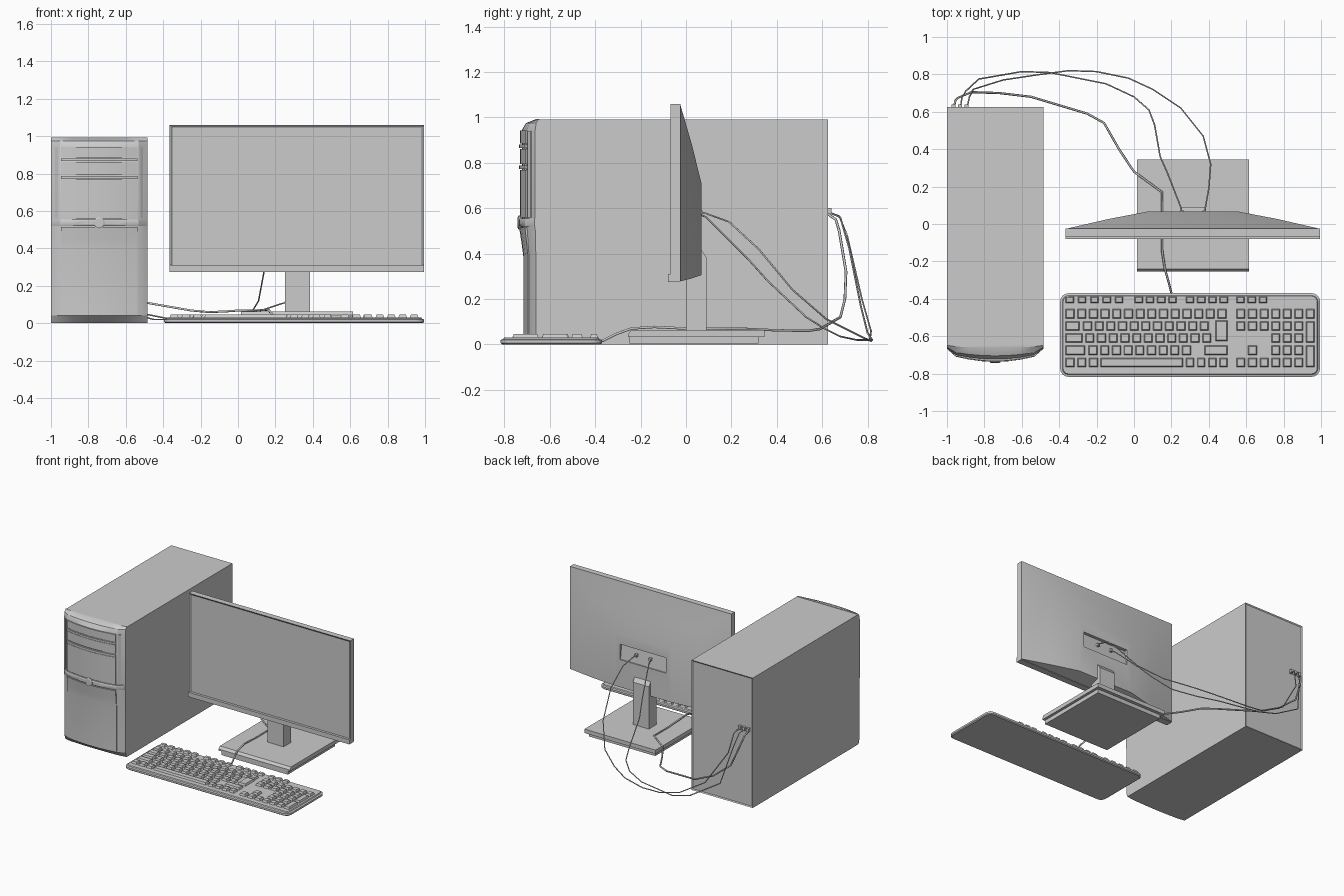
import bpy, bmesh, math

if "Cube" in bpy.data.objects:
    bpy.data.objects.remove(bpy.data.objects["Cube"])


def mesh(name, verts, faces):
    me = bpy.data.meshes.new(name)
    me.from_pydata(verts, [], faces)
    bm = bmesh.new()
    bm.from_mesh(me)
    bmesh.ops.recalc_face_normals(bm, faces=bm.faces)
    bm.to_mesh(me)
    bm.free()
    ob = bpy.data.objects.new(name, me)
    bpy.context.collection.objects.link(ob)
    return ob


def loft(name, rings):
    """Closed loops of equal length joined in order, capped at both ends."""
    n = len(rings[0])
    verts = [v for r in rings for v in r]
    faces = [tuple(range(n)), tuple(range(len(verts) - n, len(verts)))]
    for k in range(len(rings) - 1):
        for i in range(n):
            j = (i + 1) % n
            faces.append((k*n + i, k*n + j, k*n + n + j, k*n + n + i))
    return mesh(name, verts, faces)


def rect_z(x0, x1, y0, y1, z):
    return [(x0, y0, z), (x1, y0, z), (x1, y1, z), (x0, y1, z)]


def rect_y(x0, x1, z0, z1, y):
    return [(x0, y, z0), (x1, y, z0), (x1, y, z1), (x0, y, z1)]


def box(name, x0, x1, y0, y1, z0, z1):
    return loft(name, [rect_z(x0, x1, y0, y1, z0), rect_z(x0, x1, y0, y1, z1)])


def prism(name, x0, x1, profile):
    return loft(name, [[(x, y, z) for y, z in profile] for x in (x0, x1)])


def inset_face(ob, normal, thickness, push):
    """Inset the face looking along y and push it inwards."""
    bm = bmesh.new()
    bm.from_mesh(ob.data)
    face = [f for f in bm.faces if f.normal.y * normal > 0.9]
    bmesh.ops.inset_region(bm, faces=face, thickness=thickness)
    for v in {v for f in face for v in f.verts}:
        v.co.y -= normal * push
    bm.to_mesh(ob.data)
    bm.free()


# tower case with slightly sunken back
TX, TY, W = -0.7425, -0.645, 0.2575
case = box("tower_case", TX - W, TX + W, TY, 0.625, 0, 0.99)
inset_face(case, 1, 0.012, 0.006)


def bow(u):
    u = abs(u)
    return 1 - 0.3*(u/0.21)**2 if u <= 0.21 else 0.7 - 0.45*(u - 0.21)/(W - 0.21)


def bowed(name, us, rows):
    """Solid with a bowed front; rows are (height, depth at middle)."""
    rings = []
    for z, d in rows:
        front = [(TX + u, TY - d*bow(u), z) for u in us]
        rings.append(front + [(TX + us[-1], TY + 0.002, z), (TX + us[0], TY + 0.002, z)])
    return loft(name, rings)


# tower front: bezel, drive covers, lower door, band and button
wide = [-W, -0.21, -0.14, -0.07, 0, 0.07, 0.14, 0.21, W]
inner = [-0.205, -0.14, -0.07, 0, 0.07, 0.14, 0.205]
bowed("front_bezel", wide, [(0.002, 0.02), (0.04, 0.066), (0.39, 0.066), (0.52, 0.078),
                            (0.945, 0.078), (0.975, 0.06), (0.993, 0.015)])
for name, z0, z1, d in (("upper_drive_cover", 0.885, 0.942, 0.087), ("lower_drive_cover", 0.795, 0.862, 0.087),
                        ("drive_gap_strip", 0.866, 0.88, 0.091), ("drive_lower_strip", 0.772, 0.788, 0.091),
                        ("middle_cover", 0.56, 0.768, 0.087)):
    bowed(name, inner, [(z0, d), (z1, d)])
bowed("lower_door", inner, [(0.045, 0.072), (0.39, 0.072), (0.45, 0.08), (0.515, 0.09)])
bowed("front_band", wide, [(0.52, 0.088), (0.527, 0.092), (0.548, 0.092), (0.555, 0.088)])
for s in (-1, 1):
    a, b = sorted((s*0.22, s*0.235))
    bowed("bezel_side_rib", [a, b], [(0.56, 0.088), (0.94, 0.088)])


def disc(r, y):
    return [(TX + r*math.cos(i*math.pi/8), y, 0.537 + r*math.sin(i*math.pi/8)) for i in range(16)]


loft("power_button", [disc(0.03, -0.71), disc(0.03, -0.738), disc(0.024, -0.742)])

# monitor: screen slab, chin, tapered back with a port recess
slab = box("screen_panel", -0.365, 0.995, -0.069, -0.025, 0.278, 1.06)
inset_face(slab, -1, 0.016, 0.008)
box("screen_chin", -0.365, 0.995, -0.08, -0.03, 0.275, 0.31)
back = loft("monitor_back", [rect_y(-0.365, 0.995, 0.278, 1.06, -0.026),
                             rect_y(-0.14, 0.77, 0.291, 0.88, 0.026),
                             rect_y(0.08, 0.55, 0.305, 0.71, 0.068)])
cutter = prism("port_recess_cutter", 0.12, 0.51, [(0.045, 0.632), (0.12, 0.632), (0.12, 0.515), (0.06, 0.515)])
cutter.hide_render = True
cutter.hide_viewport = True
mod = back.modifiers.new("recess", "BOOLEAN")
mod.object = cutter
mod.operation = "DIFFERENCE"
mod.solver = "EXACT"

# stand
prism("stand_neck", 0.25, 0.385, [(0.0, 0.06), (0.09, 0.06), (0.09, 0.385), (0.065, 0.42), (0.0, 0.42)])
loft("stand_foot", [rect_z(0.035, 0.595, -0.25, 0.32, 0.003), rect_z(0.035, 0.595, -0.25, 0.32, 0.035)])
loft("stand_base", [rect_z(0.015, 0.615, -0.255, 0.345, 0.033), rect_z(0.015, 0.615, -0.255, 0.345, 0.045),
                    rect_z(0.015, 0.615, -0.24, 0.345, 0.063)])


# keyboard body
def rounded(x0, x1, y0, y1, r, z):
    pts = []
    for cx, cy, a0 in ((x1 - r, y1 - r, 0), (x0 + r, y1 - r, 90), (x0 + r, y0 + r, 180), (x1 - r, y0 + r, 270)):
        for k in range(5):
            a = math.radians(a0 + k*22.5)
            pts.append((cx + r*math.cos(a), cy + r*math.sin(a), z))
    return pts


loft("keyboard_body", [rounded(-0.395 + i, 0.995 - i, -0.817 + i, -0.37 - i, 0.045 - i, z)
                       for i, z in ((0.008, 0.0), (0, 0.006), (0, 0.02), (0.012, 0.024), (0.016, 0.031))])

# keys: each row is a list of (left, right) spans
P = 0.0625


def run(x, n, w=0.048, pitch=P):
    return [(x + i*pitch, x + i*pitch + w) for i in range(n)]


L, NAV, PAD, R = -0.366, 0.547, 0.735, 0.5
nav, pad = run(NAV, 3), run(PAD, 4, 0.047, 0.061)
rows = [
    (-0.405, 0.036, [*run(L, 5, 0.045, 0.066), *run(0.003, 4, 0.045, 0.06), *run(0.277, 4, 0.045, 0.06), *run(NAV, 3, 0.045, 0.06)]),
    (-0.480, 0.05, run(L, 14) + nav + pad),
    (-0.545, 0.05, [(L, -0.29)] + run(-0.273, 11) + nav + pad[:3]),
    (-0.610, 0.05, [(L, -0.275)] + run(-0.26, 11) + pad[:3]),
    (-0.675, 0.05, [(L, -0.26)] + run(-0.243, 9) + [(0.375, R), nav[1]] + pad[:3]),
    (-0.740, 0.05, run(L, 3) + [(-0.18, 0.263)] + run(0.278, 4, 0.044, 0.0595) + nav + pad[:3]),
]
tall = [((0.436, R), -0.57, 0.11), (pad[3], -0.577, 0.115), (pad[3], -0.707, 0.115)]
keys = [(x0, x1, y, h) for y, h, spans in rows for x0, x1 in spans]
keys += [(x0, x1, y, h) for (x0, x1), y, h in tall]
kv, kf = [], []
for x0, x1, y, h in keys:
    b, e = len(kv), 0.006
    kv += rect_z(x0, x1, y - h/2, y + h/2, 0.029)
    kv += rect_z(x0 + e, x1 - e, y - h/2 + e, y + h/2 - e, 0.046)
    kf += [(b + 4, b + 5, b + 6, b + 7), (b, b + 3, b + 2, b + 1)]
    kf += [(b + i, b + (i + 1) % 4, b + 4 + (i + 1) % 4, b + 4 + i) for i in range(4)]
mesh("keyboard_keys", kv, kf)


# cables and their plugs
def cable(name, r, pts):
    cu = bpy.data.curves.new(name, "CURVE")
    cu.dimensions = "3D"
    cu.bevel_depth = r
    cu.bevel_resolution = 1
    cu.use_fill_caps = True
    sp = cu.splines.new("POLY")
    sp.points.add(len(pts) - 1)
    for p, c in zip(sp.points, pts):
        p.co = (*c, 1)
    bpy.context.collection.objects.link(bpy.data.objects.new(name, cu))


cable("keyboard_cable", 0.006, [
    (0.2, -0.37, 0.015), (0.185, -0.31, 0.045), (0.165, -0.24, 0.07), (0.15, -0.14, 0.077), (0.15, 0, 0.07),
    (0.15, 0.17, 0.07), (0.0, 0.28, 0.068), (-0.08, 0.4, 0.062), (-0.16, 0.54, 0.06), (-0.25, 0.59, 0.068),
    (-0.55, 0.68, 0.12), (-0.72, 0.7, 0.2), (-0.87, 0.705, 0.32), (-0.94, 0.675, 0.5), (-0.955, 0.66, 0.55), (-0.965, 0.61, 0.585)])
cable("video_cable", 0.004, [
    (0.26, 0.045, 0.58), (0.25, 0.09, 0.56), (0.18, 0.27, 0.38), (0.14, 0.36, 0.28), (0.11, 0.53, 0.12),
    (0.08, 0.61, 0.07), (0, 0.68, 0.035), (-0.15, 0.75, 0.02), (-0.45, 0.81, 0.02), (-0.6, 0.815, 0.06),
    (-0.83, 0.775, 0.2), (-0.9, 0.71, 0.48), (-0.92, 0.675, 0.565), (-0.93, 0.61, 0.59)])
cable("power_cable", 0.004, [
    (0.375, 0.045, 0.58), (0.38, 0.08, 0.58), (0.4, 0.19, 0.54), (0.41, 0.32, 0.42), (0.37, 0.47, 0.24),
    (0.25, 0.62, 0.11), (0.1, 0.72, 0.06), (-0.03, 0.78, 0.03), (-0.2, 0.815, 0.015), (-0.35, 0.82, 0.02),
    (-0.5, 0.8, 0.05), (-0.7, 0.77, 0.17), (-0.86, 0.72, 0.42), (-0.88, 0.68, 0.56), (-0.895, 0.61, 0.59)])
for x in (-0.965, -0.93, -0.895):
    box("cable_plug", x - 0.01, x + 0.01, 0.61, 0.64, 0.575, 0.602)
for x in (0.258, 0.376):
    box("monitor_plug", x - 0.009, x + 0.009, 0.045, 0.072, 0.57, 0.59)

# smooth shading that keeps edges sharp
for ob in bpy.context.scene.objects:
    if ob.type == "MESH" and not ob.hide_render:
        ob.select_set(True)
        bpy.context.view_layer.objects.active = ob
bpy.ops.object.shade_smooth_by_angle(angle=math.radians(25))
